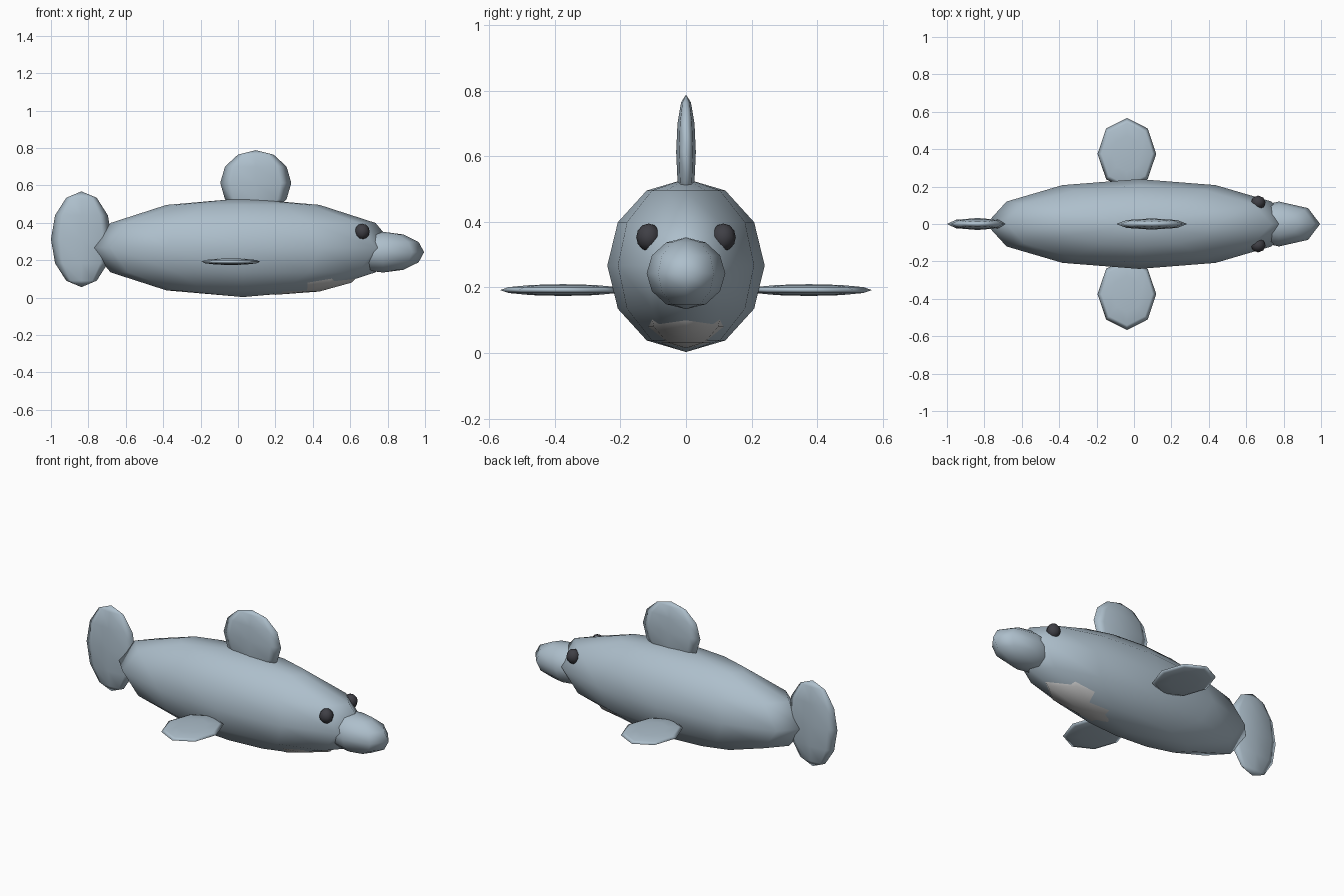
import bpy

if "Cube" in bpy.data.objects:
    bpy.data.objects.remove(bpy.data.objects["Cube"])


def material(name, rgb):
    mat = bpy.data.materials.new(name)
    mat.diffuse_color = (*rgb, 1)
    mat.use_nodes = True
    mat.node_tree.nodes["Principled BSDF"].inputs["Base Color"].default_value = mat.diffuse_color
    return mat


SKIN = material("skin", (0.42, 0.52, 0.60))
PALE = material("belly_pale", (0.80, 0.80, 0.78))
DARK = material("eye_dark", (0.05, 0.05, 0.06))


def ellipsoid(name, centre, radii, mat=SKIN, segments=8, rings=6):
    """Low-poly sphere with its poles on z, stretched to the given radii."""
    bpy.ops.mesh.primitive_uv_sphere_add(
        segments=segments, ring_count=rings, radius=1, location=centre)
    ob = bpy.context.object
    ob.name = name
    ob.scale = radii
    bpy.ops.object.transform_apply(location=False, rotation=False, scale=True)
    bpy.ops.object.shade_smooth()
    ob.data.materials.append(mat)
    return ob


# Trunk, snout and the pale belly showing through underneath
ellipsoid("body", (0.027, 0, 0.267), (0.818, 0.24, 0.264), segments=12)
ellipsoid("snout", (0.775, 0, 0.243), (0.22, 0.12, 0.109))
ellipsoid("belly", (0.20, 0, 0.145), (0.47, 0.16, 0.13), PALE)

# Upright fins
ellipsoid("dorsal_fin", (0.095, 0, 0.613), (0.19, 0.03, 0.175))
ellipsoid("tail_fin", (-0.837, 0, 0.312), (0.163, 0.032, 0.256))

# Paired parts
for side, s in (("right", -1), ("left", 1)):
    ellipsoid(f"{side}_flipper", (-0.038, s * 0.375, 0.192), (0.157, 0.192, 0.018))
    ellipsoid(f"{side}_eye", (0.664, s * 0.114, 0.353), (0.04, 0.038, 0.042), DARK)
